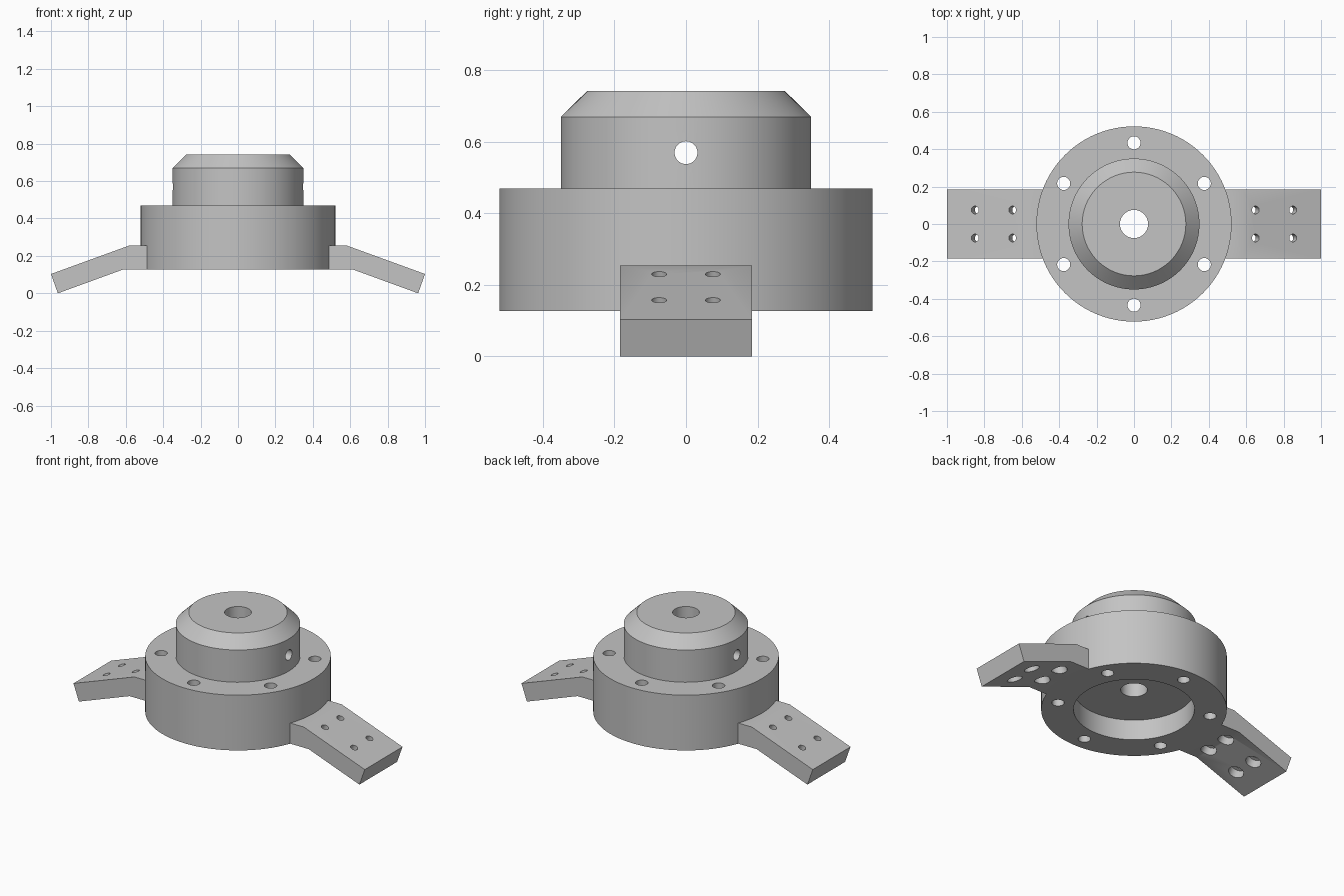
import bpy, bmesh, math
from mathutils import Vector, Matrix

if "Cube" in bpy.data.objects:
    bpy.data.objects.remove(bpy.data.objects["Cube"])

grey = bpy.data.materials.new("light_grey")
grey.diffuse_color = (0.55, 0.55, 0.55, 1)
grey.use_nodes = True
grey.node_tree.nodes["Principled BSDF"].inputs["Base Color"].default_value = grey.diffuse_color


def add_object(name, bm):
    bmesh.ops.recalc_face_normals(bm, faces=bm.faces)
    me = bpy.data.meshes.new(name)
    bm.to_mesh(me)
    bm.free()
    me.materials.append(grey)
    ob = bpy.data.objects.new(name, me)
    bpy.context.collection.objects.link(ob)
    return ob


def lathe(name, ring, steps=96):
    """Revolve a closed (radius, z) outline around the z axis."""
    bm = bmesh.new()
    verts = [bm.verts.new((r, 0, z)) for r, z in ring]
    edges = [bm.edges.new((verts[i - 1], v)) for i, v in enumerate(verts)]
    bmesh.ops.spin(bm, geom=verts + edges, cent=(0, 0, 0), axis=(0, 0, 1),
                   angle=math.tau, steps=steps, use_duplicate=False)
    bmesh.ops.remove_doubles(bm, verts=bm.verts, dist=1e-5)
    return add_object(name, bm)


def prism(name, outline, half_width):
    """Extrude an (x, z) outline symmetrically along y."""
    bm = bmesh.new()
    face = bm.faces.new([bm.verts.new((x, -half_width, z)) for x, z in outline])
    new = bmesh.ops.extrude_face_region(bm, geom=[face])["geom"]
    bmesh.ops.translate(bm, vec=(0, 2 * half_width, 0),
                        verts=[g for g in new if isinstance(g, bmesh.types.BMVert)])
    return add_object(name, bm)


def rod(start, end, radius, segments=32):
    """Cylinder cutter between two points."""
    start, end = Vector(start), Vector(end)
    axis = end - start
    bm = bmesh.new()
    place = Matrix.Translation((start + end) / 2) @ axis.to_track_quat('Z', 'Y').to_matrix().to_4x4()
    bmesh.ops.create_cone(bm, cap_ends=True, segments=segments, radius1=radius,
                          radius2=radius, depth=axis.length, matrix=place)
    return add_object("hole_cutter", bm)


def combine(target, other, operation):
    mod = target.modifiers.new("boolean", 'BOOLEAN')
    mod.operation, mod.solver, mod.object = operation, 'EXACT', other
    bpy.context.view_layer.objects.active = target
    bpy.ops.object.modifier_apply(modifier=mod.name)
    bpy.data.objects.remove(other, do_unlink=True)


BASE, SHOULDER = 0.127, 0.47

# Stepped hub with chamfered collar, central bore and recess underneath
hub = lathe("mounting_hub", [
    (0.34, BASE), (0.522, BASE), (0.522, SHOULDER), (0.35, SHOULDER), (0.35, 0.67),
    (0.277, 0.742), (0.075, 0.742), (0.075, 0.254), (0.34, 0.254)])

# Bent arms, fused to the hub on both sides
for s in (-1, 1):
    arm = prism("arm", [(s * x, z) for x, z in (
        (0.42, BASE), (0.615, BASE), (0.963, 0), (1, 0.103), (0.582, 0.255), (0.42, 0.255))], 0.185)
    combine(hub, arm, 'UNION')

# Bolt circle in the flange
for k in range(6):
    a = math.radians(30 + 60 * k)
    x, y = 0.434 * math.cos(a), 0.434 * math.sin(a)
    combine(hub, rod((x, y, 0), (x, y, 0.6), 0.035), 'DIFFERENCE')

# Set-screw hole across the collar
combine(hub, rod((-0.5, 0, 0.57), (0.5, 0, 0.57), 0.032), 'DIFFERENCE')

# Arm screw holes, square to the slope, counterbored from below
tilt = math.radians(20)
for s in (-1, 1):
    normal = Vector((s * math.sin(tilt), 0, math.cos(tilt)))
    for hx in (0.65, 0.85):
        for y in (-0.075, 0.075):
            top = Vector((s * hx, y, 0.255 - (hx - 0.582) * math.tan(tilt)))
            combine(hub, rod(top + normal * 0.1, top - normal * 0.2, 0.021), 'DIFFERENCE')
            combine(hub, rod(top - normal * 0.055, top - normal * 0.2, 0.044), 'DIFFERENCE')

# Smooth round walls, crisp edges
bpy.ops.object.select_all(action='DESELECT')
hub.select_set(True)
bpy.context.view_layer.objects.active = hub
bpy.ops.object.shade_smooth_by_angle(angle=math.radians(30))
